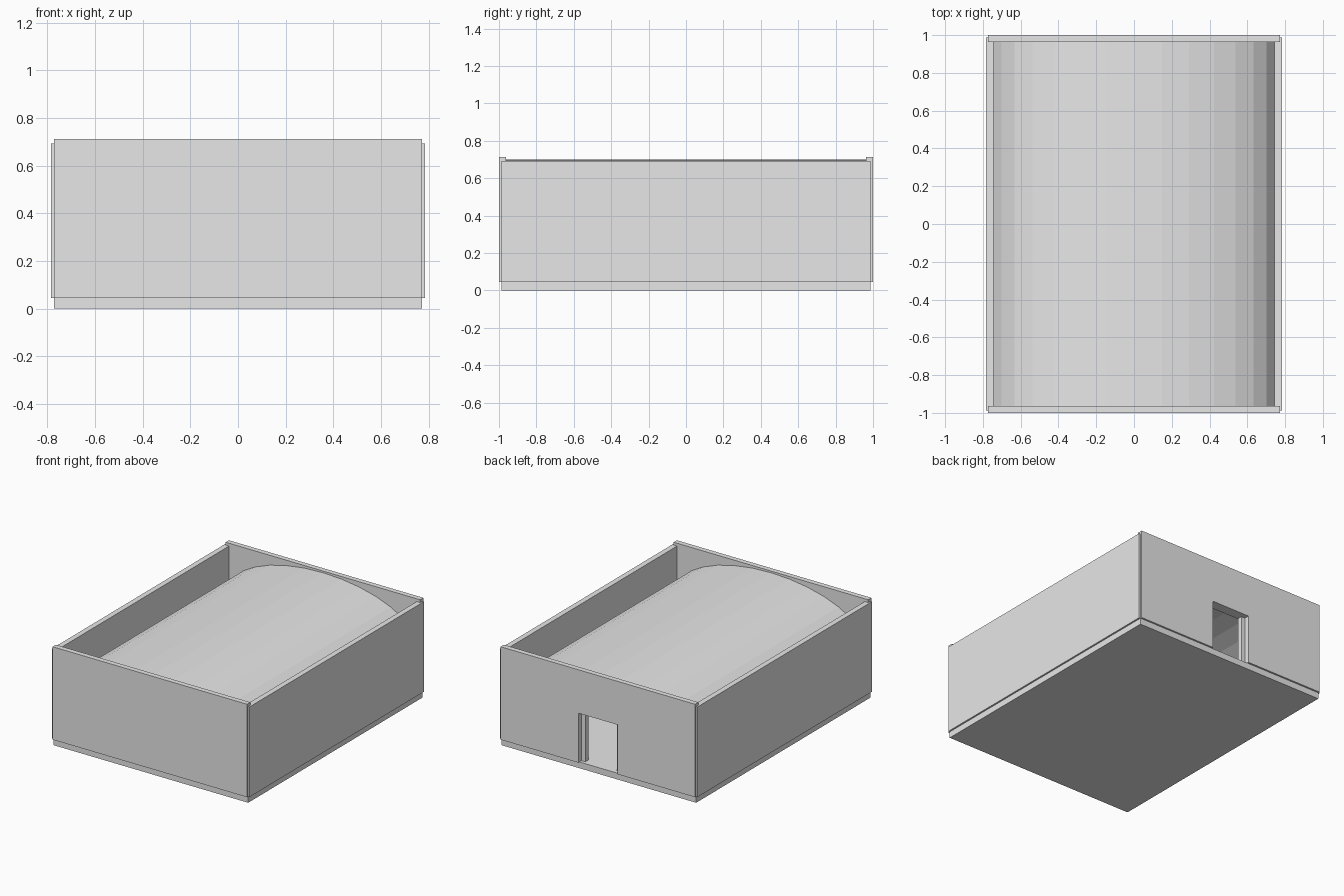
import bpy, bmesh, math

cube = bpy.data.objects.get("Cube")
if cube:
    bpy.data.objects.remove(cube, do_unlink=True)

# One plain grey for the whole building
grey = bpy.data.materials.new("plain_grey")
grey.use_nodes = True
grey.diffuse_color = (0.8, 0.8, 0.8, 1)
grey.node_tree.nodes["Principled BSDF"].inputs["Base Color"].default_value = (0.8, 0.8, 0.8, 1)

FLOOR = 0.045
WALL_X, WALL_TOP = 0.772, 0.712
SPRING, RADIUS, RISE, SEGMENTS = 0.35, 0.76, 0.35, 16
DOOR_TOP = 0.40


def prism(name, outline, y0, y1):
    """Extrude an x-z outline from y0 to y1."""
    bm = bmesh.new()
    face = bm.faces.new([bm.verts.new((x, y0, z)) for x, z in outline])
    side = bmesh.ops.extrude_face_region(bm, geom=[face])["geom"]
    moved = [v for v in side if isinstance(v, bmesh.types.BMVert)]
    bmesh.ops.translate(bm, verts=moved, vec=(0, y1 - y0, 0))
    bmesh.ops.recalc_face_normals(bm, faces=bm.faces)
    mesh = bpy.data.meshes.new(name)
    bm.to_mesh(mesh)
    bm.free()
    mesh.materials.append(grey)
    obj = bpy.data.objects.new(name, mesh)
    bpy.context.collection.objects.link(obj)
    return obj


def box(name, x0, x1, y0, y1, z0, z1):
    return prism(name, [(x0, z0), (x1, z0), (x1, z1), (x0, z1)], y0, y1)


def arch(a, rise):
    """Points of a half ellipse from right to left."""
    steps = [math.pi * k / SEGMENTS for k in range(SEGMENTS + 1)]
    return [(a * math.cos(t), SPRING + rise * math.sin(t)) for t in steps]


def doorway(half):
    """Door notch points, listed from left to right along the floor."""
    return [(-half, FLOOR), (-half, DOOR_TOP), (half, DOOR_TOP), (half, FLOOR)]


# Floor slab
box("floor_slab", -WALL_X, WALL_X, -0.987, 0.987, 0, FLOOR)

# Side walls
for name, s in (("left_wall", 1), ("right_wall", -1)):
    x0, x1 = sorted((s * 0.745, s * 0.784))
    box(name, x0, x1, -0.987, 0.987, FLOOR, 0.692)

# End walls, the back one with a doorway
box("front_wall", -WALL_X, WALL_X, -1, -0.963, FLOOR, WALL_TOP)
back = [(-WALL_X, FLOOR)] + doorway(0.155)
back += [(WALL_X, FLOOR), (WALL_X, WALL_TOP), (-WALL_X, WALL_TOP)]
prism("back_wall", back, 0.963, 1)

# Barrel vault roof shell standing on thin legs
outer = [(RADIUS, FLOOR)] + arch(RADIUS, RISE) + [(-RADIUS, FLOOR)]
thick = 0.035
inner = [(RADIUS - thick, FLOOR)] + arch(RADIUS - thick, RISE - thick) + [(thick - RADIUS, FLOOR)]
prism("vault_roof", outer + inner[::-1], -0.963, 0.963)

# Arched inner end walls beneath the vault
prism("front_inner_wall", inner, -0.963, -0.925)
prism("back_inner_wall", inner + doorway(0.125), 0.925, 0.963)
